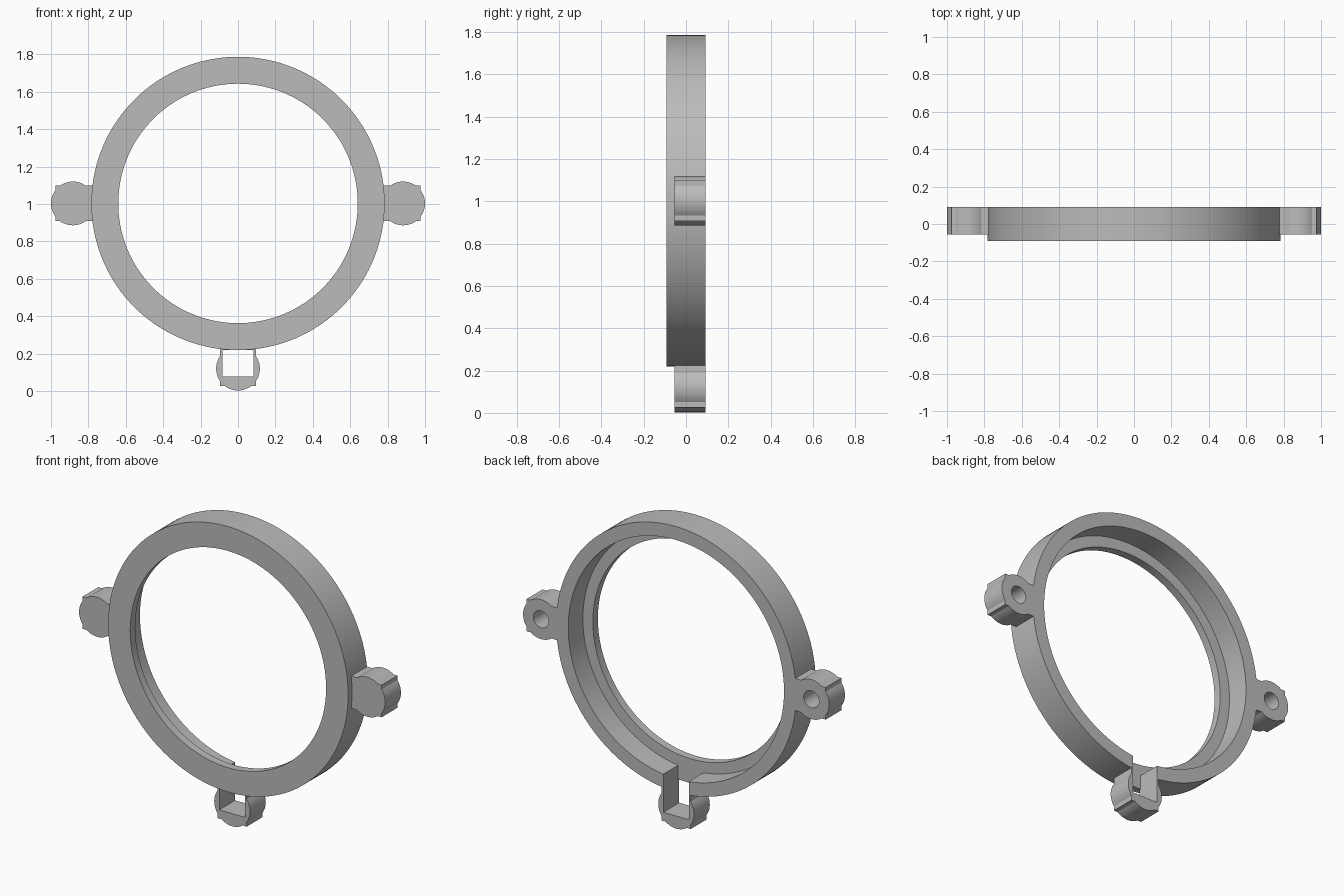
import bpy
import bmesh
from math import radians
from mathutils import Matrix, Vector

if "Cube" in bpy.data.objects:
    bpy.data.objects.remove(bpy.data.objects["Cube"], do_unlink=True)

CENTRE = 1.003                 # height of the ring axis
OUTER, WALL, HOLE = 0.784, 0.705, 0.64
FRONT, FLOOR, LUG_FRONT, BACK = -0.092, -0.045, -0.055, 0.092
LUG_AT, LUG_R, LUG_HALF = 0.883, 0.117, 0.095

grey = bpy.data.materials.new("plain grey")
grey.use_nodes = True
colour = (0.5, 0.5, 0.5, 1)
grey.diffuse_color = colour
grey.node_tree.nodes["Principled BSDF"].inputs["Base Color"].default_value = colour


def make_object(name, bm):
    bmesh.ops.recalc_face_normals(bm, faces=bm.faces)
    mesh = bpy.data.meshes.new(name)
    bm.to_mesh(mesh)
    bm.free()
    mesh.materials.append(grey)
    obj = bpy.data.objects.new(name, mesh)
    bpy.context.collection.objects.link(obj)
    return obj


def box(name, x0, x1, y0, y1, z0, z1):
    bm = bmesh.new()
    bmesh.ops.create_cube(bm, size=1)
    bmesh.ops.scale(bm, vec=(x1 - x0, y1 - y0, z1 - z0), verts=bm.verts)
    bmesh.ops.translate(bm, vec=((x0 + x1) / 2, (y0 + y1) / 2, (z0 + z1) / 2), verts=bm.verts)
    return make_object(name, bm)


def disc(name, x, z, radius, y0, y1):
    bm = bmesh.new()
    bmesh.ops.create_cone(bm, cap_ends=True, segments=48, radius1=radius, radius2=radius, depth=y1 - y0)
    bmesh.ops.rotate(bm, matrix=Matrix.Rotation(radians(90), 3, "X"), verts=bm.verts)
    bmesh.ops.translate(bm, vec=(x, (y0 + y1) / 2, z), verts=bm.verts)
    return make_object(name, bm)


def combine(target, tool, operation):
    """Apply a boolean and discard the tool."""
    tool.hide_render = True
    mod = target.modifiers.new(operation.lower(), "BOOLEAN")
    mod.object, mod.operation, mod.solver = tool, operation, "EXACT"
    bpy.context.view_layer.objects.active = target
    bpy.ops.object.modifier_apply(modifier=mod.name)
    bpy.data.objects.remove(tool, do_unlink=True)


# Ring: stepped section turned about the y axis
bm = bmesh.new()
section = [(HOLE, FRONT), (OUTER, FRONT), (OUTER, BACK), (WALL, BACK), (WALL, FLOOR), (HOLE, FLOOR)]
verts = [bm.verts.new((r, y, CENTRE)) for r, y in section]
edges = [bm.edges.new((verts[i - 1], verts[i])) for i in range(len(verts))]
bmesh.ops.spin(bm, geom=verts + edges, cent=Vector((0, 0, CENTRE)), axis=(0, 1, 0),
               angle=radians(360), steps=144, use_duplicate=False)
bmesh.ops.remove_doubles(bm, verts=bm.verts, dist=0.0001)
body = make_object("ring_with_lugs", bm)

# Side lugs: round boss over a square block, blind hole from the back
for side in (-1, 1):
    xs = sorted((side * 0.73, side * 0.977))
    lug = box("side_lug", *xs, LUG_FRONT, BACK, CENTRE - LUG_HALF, CENTRE + LUG_HALF)
    x = side * LUG_AT
    combine(lug, disc("boss", x, CENTRE, LUG_R, LUG_FRONT, BACK), "UNION")
    combine(body, lug, "UNION")
    combine(body, disc("hole_cutter", x, CENTRE, 0.05, -0.02, BACK + 0.05), "DIFFERENCE")

# Bottom lug, with a slot open to the ring cavity
low = CENTRE - LUG_AT
lug = box("bottom_lug", -LUG_HALF, LUG_HALF, LUG_FRONT, BACK, 0.026, 0.27)
combine(lug, disc("boss", 0, low, LUG_R, LUG_FRONT, BACK), "UNION")
combine(body, lug, "UNION")
combine(body, box("wall_cutter", -0.083, 0.083, FLOOR, BACK + 0.05, 0.078, 0.4), "DIFFERENCE")
combine(body, box("slot_cutter", -0.083, 0.083, FRONT - 0.05, BACK + 0.05, 0.078, CENTRE - OUTER), "DIFFERENCE")

# Smooth curved walls, sharp rims
bpy.ops.object.select_all(action="DESELECT")
body.select_set(True)
bpy.context.view_layer.objects.active = body
bpy.ops.object.shade_smooth_by_angle(angle=radians(30))
